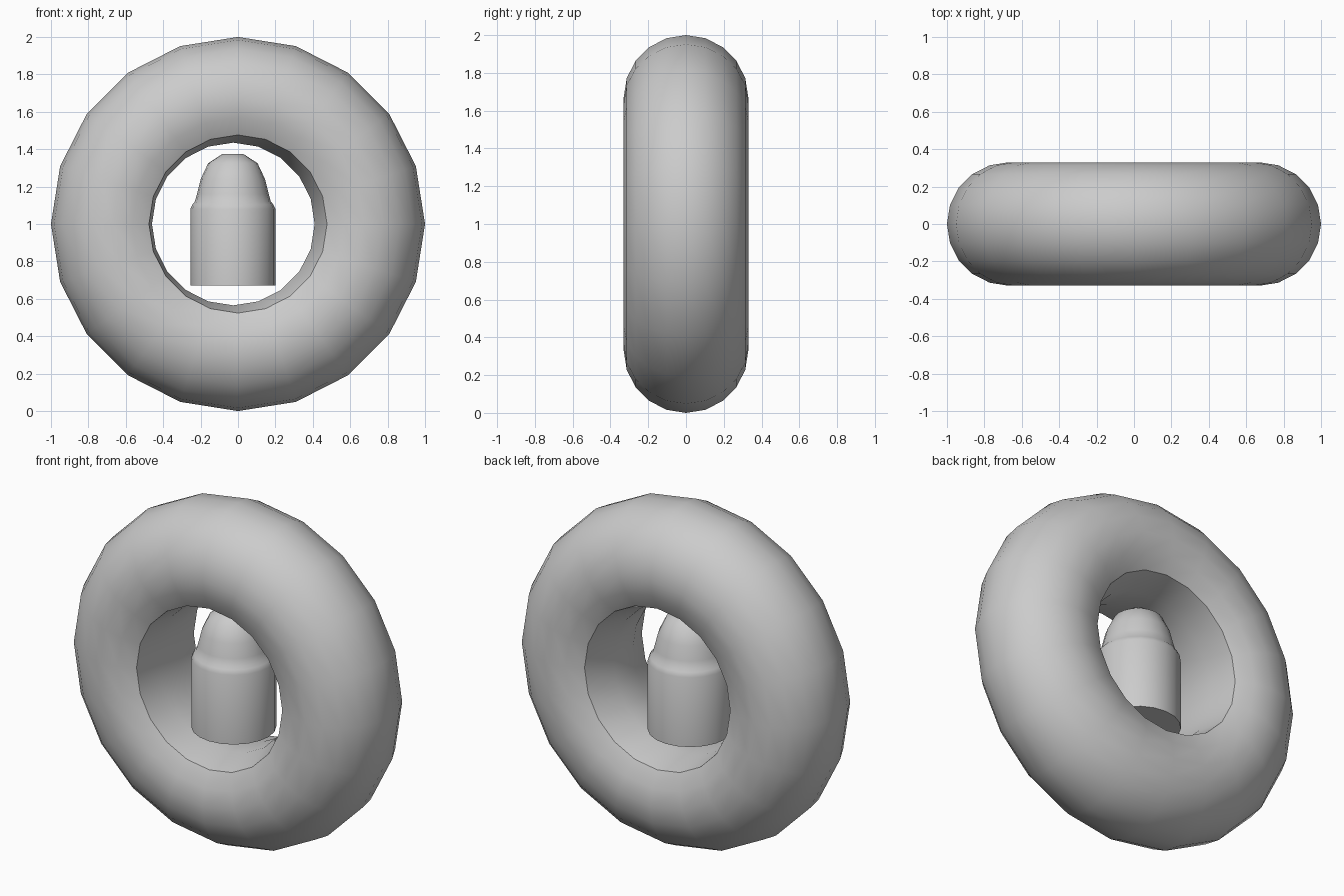
import bpy, bmesh, math

if "Cube" in bpy.data.objects:
    bpy.data.objects.remove(bpy.data.objects["Cube"])

SEG = 20                  # sides around each part
MAJOR, MINOR = 0.67, 0.33


def make_object(name, rings, close_profile=False, cap=False):
    """Skin a list of vertex rings into one smooth object."""
    bm = bmesh.new()
    loops = [[bm.verts.new(p) for p in ring] for ring in rings]
    pairs = list(zip(loops, loops[1:]))
    if close_profile:
        pairs.append((loops[-1], loops[0]))
    for a, b in pairs:
        for i in range(SEG):
            j = (i + 1) % SEG
            bm.faces.new((a[i], a[j], b[j], b[i]))
    if cap:
        bm.faces.new(loops[0])
        bm.faces.new(loops[-1])
    bmesh.ops.recalc_face_normals(bm, faces=bm.faces)
    mesh = bpy.data.meshes.new(name)
    bm.to_mesh(mesh)
    bm.free()
    obj = bpy.data.objects.new(name, mesh)
    bpy.context.collection.objects.link(obj)
    bpy.ops.object.select_all(action='DESELECT')
    obj.select_set(True)
    bpy.context.view_layer.objects.active = obj
    bpy.ops.object.shade_smooth_by_angle(angle=math.radians(40))
    return obj


def upright_ring(r, y, dx=0.0):
    return [(dx + r * math.sin(2 * math.pi * i / SEG), y,
             1 + r * math.cos(2 * math.pi * i / SEG)) for i in range(SEG)]


def flat_ring(r, z, dx):
    return [(dx + r * math.cos(2 * math.pi * i / SEG),
             r * math.sin(2 * math.pi * i / SEG), z) for i in range(SEG)]


# Standing ring: round outside, sharp lip, shallow off-centre bulge inside the hole
rings = []
for k in range(-7, 8):
    a = math.radians(18 * k)
    rings.append(upright_ring(MAJOR + MINOR * math.cos(a), MINOR * math.sin(a)))
rings += [upright_ring(0.435, 0.09, -0.025), upright_ring(0.435, -0.09, -0.025)]
make_object("ring", rings, close_profile=True)

# Domed cylinder floating in the hole
profile = [(0.2275, 0.67), (0.2275, 1.08), (0.216, 1.105), (0.203, 1.12),
           (0.192, 1.16), (0.172, 1.24), (0.132, 1.325), (0.055, 1.375)]
make_object("domed_core", [flat_ring(r, z, -0.0275) for r, z in profile], cap=True)
